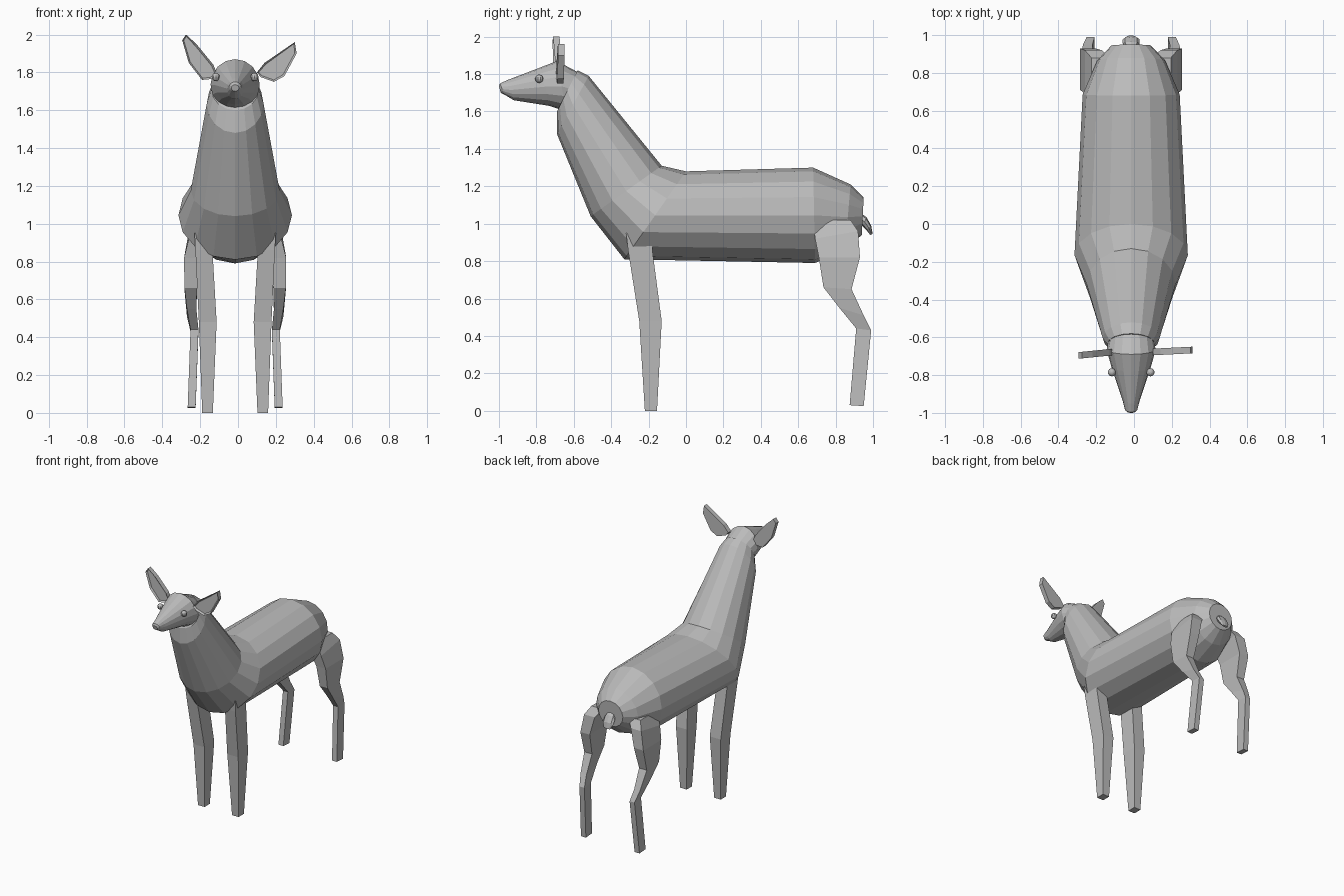
import bpy
import bmesh
from math import sin, cos, pi, sqrt
from mathutils import Vector

cube = bpy.data.objects.get("Cube")
if cube:
    bpy.data.objects.remove(cube, do_unlink=True)

grey = bpy.data.materials.new("plain grey")
grey.use_nodes = True
grey.diffuse_color = (0.5, 0.5, 0.5, 1)
grey.node_tree.nodes["Principled BSDF"].inputs["Base Color"].default_value = (0.5, 0.5, 0.5, 1)


def finish(name, bm):
    bmesh.ops.recalc_face_normals(bm, faces=bm.faces[:])
    mesh = bpy.data.meshes.new(name)
    bm.to_mesh(mesh)
    bm.free()
    mesh.materials.append(grey)
    obj = bpy.data.objects.new(name, mesh)
    bpy.context.collection.objects.link(obj)
    return obj


def loft(name, rings, sides=16, box=False):
    """Skin rings given as (y1, z1, y2, z2, centre x, half width)."""
    bm = bmesh.new()
    scale, turn = (sqrt(2), pi / 4) if box else (1, 0)
    loops = []
    for y1, z1, y2, z2, x, half in rings:
        mid = Vector((x, (y1 + y2) / 2, (z1 + z2) / 2))
        up = Vector((0, (y1 - y2) / 2, (z1 - z2) / 2)) * scale
        side = Vector((half * scale, 0, 0))
        angles = [turn + 2 * pi * i / sides for i in range(sides)]
        loops.append([bm.verts.new(mid + up * cos(a) + side * sin(a)) for a in angles])
    for a, b in zip(loops, loops[1:]):
        for i in range(sides):
            j = (i + 1) % sides
            bm.faces.new((a[i], a[j], b[j], b[i]))
    bm.faces.new(loops[0])
    bm.faces.new(loops[-1])
    return finish(name, bm)


# Body and neck in one skin, from rump to throat
MID = -0.015
body = [
    (0.95, 1.14, 0.94, 0.94, 0.105),
    (0.88, 1.21, 0.85, 0.86, 0.18),
    (0.68, 1.30, 0.69, 0.79, 0.257),
    (0.0, 1.28, -0.33, 0.81, 0.30),
    (-0.13, 1.31, -0.51, 1.04, 0.235),
    (-0.52, 1.79, -0.69, 1.48, 0.15),
    (-0.58, 1.82, -0.69, 1.60, 0.125),
]
loft("body_and_neck", [(*r[:4], MID, r[4]) for r in body])

# Head, tapering to the muzzle
head = [
    (-0.54, 1.79, -0.60, 1.62, 0.11),
    (-0.69, 1.87, -0.64, 1.60, 0.13),
    (-0.78, 1.835, -0.73, 1.63, 0.105),
    (-0.95, 1.77, -0.92, 1.66, 0.045),
    (-0.995, 1.75, -0.97, 1.69, 0.033),
    (-1.0, 1.735, -0.99, 1.70, 0.02),
]
loft("head", [(*r[:4], MID, r[4]) for r in head])

# Tail
tail = [
    (0.93, 1.06, 0.93, 1.00, 0.03),
    (0.965, 1.035, 0.945, 0.985, 0.045),
    (0.99, 0.99, 0.965, 0.965, 0.045),
    (0.998, 0.945, 0.985, 0.94, 0.025),
]
loft("tail", [(*r[:4], MID, r[4]) for r in tail], sides=8)

# Legs, as square tubes
front_leg = [
    (-0.32, 0.95, -0.18, 0.95, 0.17, 0.045),
    (-0.31, 0.86, -0.18, 0.86, 0.165, 0.045),
    (-0.25, 0.48, -0.13, 0.48, 0.145, 0.047),
    (-0.22, 0.0, -0.155, 0.0, 0.146, 0.028),
]
hind_leg = [
    (0.68, 1.02, 0.88, 1.02, 0.16, 0.05),
    (0.69, 0.92, 0.92, 0.96, 0.20, 0.045),
    (0.71, 0.82, 0.93, 0.82, 0.23, 0.04),
    (0.735, 0.66, 0.885, 0.65, 0.235, 0.033),
    (0.82, 0.55, 0.95, 0.51, 0.23, 0.025),
    (0.91, 0.44, 0.99, 0.43, 0.215, 0.021),
    (0.875, 0.03, 0.95, 0.025, 0.23, 0.021),
]
for side, s in (("left", 1), ("right", -1)):
    for part, rings in (("front", front_leg), ("hind", hind_leg)):
        loft(f"{part}_leg_{side}", [(*r[:4], MID + s * r[4], r[5]) for r in rings], 4, True)

    # Eyes
    bm = bmesh.new()
    bmesh.ops.create_uvsphere(bm, u_segments=10, v_segments=8, radius=0.022)
    bmesh.ops.translate(bm, verts=bm.verts[:], vec=(MID + s * 0.102, -0.785, 1.775))
    finish(f"eye_{side}", bm)


# Ears: thin leaf plates with a hollowed front
def ear(name, outline, y_root, slope):
    bm = bmesh.new()
    x0 = outline[0][0]
    verts = [bm.verts.new((x, y_root + slope * abs(x - x0), z)) for x, z in outline]
    face = bm.faces.new(verts)
    back = bmesh.ops.extrude_face_region(bm, geom=[face], use_keep_orig=True)["geom"]
    moved = [g for g in back if isinstance(g, bmesh.types.BMVert)]
    bmesh.ops.translate(bm, verts=moved, vec=(0, 0.035, 0))
    bmesh.ops.recalc_face_normals(bm, faces=bm.faces[:])
    bmesh.ops.inset_individual(bm, faces=[face], thickness=0.01, depth=-0.012)
    finish(name, bm)


ear("ear_left", [(0.10, 1.80), (0.14, 1.85), (0.30, 1.96), (0.31, 1.90),
                 (0.245, 1.78), (0.19, 1.75), (0.12, 1.775)], -0.695, 0.05)
ear("ear_right", [(-0.11, 1.79), (-0.13, 1.84), (-0.22, 1.95), (-0.275, 2.0),
                  (-0.295, 1.97), (-0.26, 1.85), (-0.19, 1.76), (-0.14, 1.765)], -0.695, -0.1)
